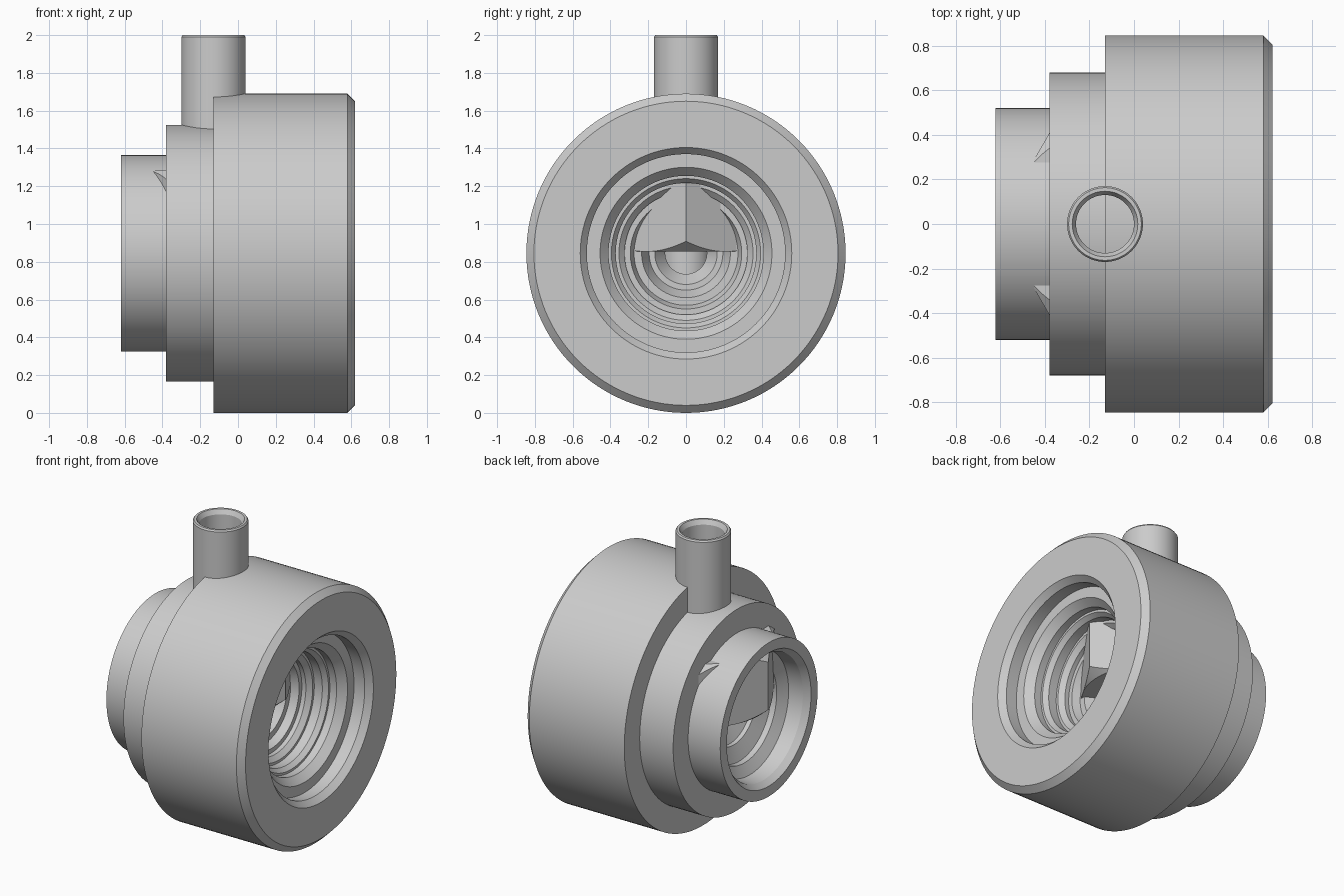
import bpy, bmesh, math
from mathutils import Matrix, Vector

cube = bpy.data.objects.get("Cube")
if cube:
    bpy.data.objects.remove(cube, do_unlink=True)

AXIS_Z = 0.845     # height of the main bore axis
STEM_X = -0.13     # position of the vertical inlet axis

grey = bpy.data.materials.new("plain grey")
grey.use_nodes = True
grey.diffuse_color = (0.6, 0.6, 0.6, 1)
grey.node_tree.nodes["Principled BSDF"].inputs["Base Color"].default_value = (0.6, 0.6, 0.6, 1)


def finish(name, bm, matrix=Matrix()):
    """Turn a bmesh into a smooth-shaded object with crisp edges."""
    bmesh.ops.remove_doubles(bm, verts=bm.verts, dist=1e-5)
    bmesh.ops.transform(bm, matrix=matrix, verts=bm.verts)
    bmesh.ops.recalc_face_normals(bm, faces=bm.faces)
    mesh = bpy.data.meshes.new(name)
    bm.to_mesh(mesh)
    bm.free()
    mesh.materials.append(grey)
    obj = bpy.data.objects.new(name, mesh)
    bpy.context.collection.objects.link(obj)
    bpy.ops.object.select_all(action='DESELECT')
    obj.select_set(True)
    bpy.context.view_layer.objects.active = obj
    bpy.ops.object.shade_smooth_by_angle(angle=math.radians(25))
    return obj


def lathe(name, profile, matrix, steps=96, closed=True):
    """Revolve (height, radius) points about local z."""
    bm = bmesh.new()
    verts = [bm.verts.new((r, 0, h)) for h, r in profile]
    loop = verts[1:] + verts[:1] if closed else verts[1:]
    edges = [bm.edges.new(pair) for pair in zip(verts, loop)]
    bmesh.ops.spin(bm, geom=verts + edges, cent=(0, 0, 0), axis=(0, 0, 1),
                   angle=math.tau, steps=steps)
    return finish(name, bm, matrix)


# Stepped body: outer shell, stepped right bore, narrow throat, left bore
outer = [(-0.62, 0.52), (-0.38, 0.52), (-0.38, 0.68), (-0.13, 0.68),
         (-0.13, 0.845), (0.58, 0.845), (0.62, 0.805)]
right_bore = [(0.62, 0.56), (0.58, 0.525), (0.50, 0.525), (0.50, 0.455),
              (0.45, 0.41), (0.40, 0.41), (0.40, 0.395), (0.37, 0.372),
              (0.31, 0.372), (0.31, 0.355), (0.28, 0.325), (0.25, 0.325),
              (0.25, 0.295), (0.20, 0.275), (0.20, 0.235), (0.12, 0.195),
              (0.12, 0.165), (0.04, 0.11)]
left_bore = [(-0.27, 0.11), (-0.33, 0.24), (-0.36, 0.24), (-0.40, 0.34),
             (-0.44, 0.34), (-0.48, 0.41), (-0.58, 0.42), (-0.62, 0.45)]
along_x = Matrix.Translation((0, 0, AXIS_Z)) @ Matrix.Rotation(math.pi / 2, 4, 'Y')
lathe("stepped_body", outer + right_bore + left_bore, along_x, steps=128)

# Vertical inlet tube with a countersunk mouth
upright = Matrix.Translation((STEM_X, 0, 0))
lathe("inlet_tube", [(1.29, 0), (1.29, 0.17), (1.99, 0.17), (2.0, 0.163),
                     (2.0, 0.147), (1.97, 0.13), (1.35, 0.13), (1.35, 0)],
      upright, steps=64, closed=False)

# Stem below the hex block, closing the throat
lathe("lower_stem", [(0.6, 0), (0.6, 0.13), (0.9, 0.13), (0.9, 0)],
      upright, steps=48, closed=False)

# Hex block with rounded-off corners: prism intersected with a chamfered disc
bm = bmesh.new()
bmesh.ops.create_cone(bm, cap_ends=True, segments=6, radius1=0.485, radius2=0.485,
                      depth=0.43)
turn = Matrix.Identity(4)
if min(abs(v.co.y) for v in bm.verts) > 0.01:      # put corners on the x axis
    turn = Matrix.Rotation(math.pi / 6, 4, 'Z')
hex_block = finish("hex_block", bm, Matrix.Translation((STEM_X, 0, 1.07)) @ turn)
cutter = lathe("hex_cutter", [(0.85, 0), (0.85, 0.415), (0.925, 0.505),
                              (1.215, 0.505), (1.29, 0.415), (1.29, 0)],
               upright, steps=96, closed=False)
cutter.hide_render = True
bpy.context.view_layer.objects.active = hex_block
trim = hex_block.modifiers.new("corner_chamfer", 'BOOLEAN')
trim.operation = 'INTERSECT'
trim.solver = 'EXACT'
trim.object = cutter
bpy.ops.object.modifier_apply(modifier=trim.name)
bpy.data.objects.remove(cutter, do_unlink=True)
bpy.ops.object.select_all(action='DESELECT')
hex_block.select_set(True)
bpy.ops.object.shade_smooth_by_angle(angle=math.radians(25))
